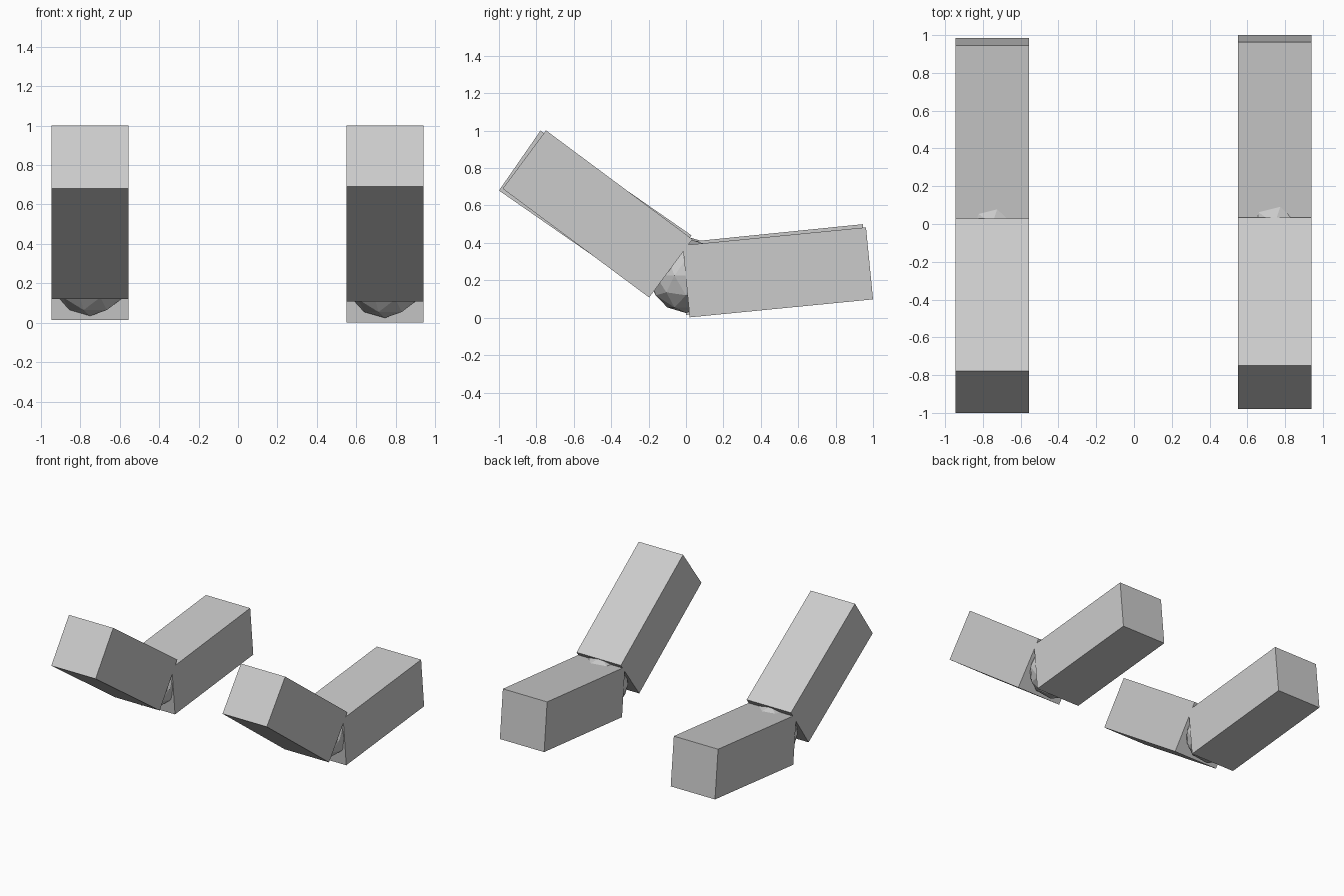
import bpy
from math import atan2
from mathutils import Vector

if "Cube" in bpy.data.objects:
    bpy.data.objects.remove(bpy.data.objects["Cube"])


def slab(name, x, a, b, depth, width=0.39):
    """Box whose underside runs from a to b (y, z), with depth above it."""
    a, b = Vector(a), Vector(b)
    d = b - a
    n = Vector((-d.y, d.x)).normalized()
    c = (a + b) / 2 + n * depth / 2
    bpy.ops.mesh.primitive_cube_add(size=1, location=(x, c.x, c.y),
                                    rotation=(atan2(d.y, d.x), 0, 0))
    o = bpy.context.object
    o.name = name
    o.scale = (width, d.length, depth)


def joint(name, x, z):
    bpy.ops.mesh.primitive_ico_sphere_add(subdivisions=2, radius=0.2,
                                          location=(x, 0, z))
    bpy.context.object.name = name


# Left limb: raised front segment, low back segment, ball joint between
slab("left_front_segment", -0.75, (-1.0, 0.68), (-0.193, 0.12), 0.39)
slab("left_back_segment", -0.75, (0.0, 0.015), (0.985, 0.115), 0.387)
joint("left_joint", -0.75, 0.235)

# Right limb: same parts, posed slightly differently
slab("right_front_segment", 0.745, (-0.98, 0.69), (-0.197, 0.108), 0.388)
slab("right_back_segment", 0.745, (0.02, 0.002), (1.0, 0.098), 0.387)
joint("right_joint", 0.745, 0.225)
